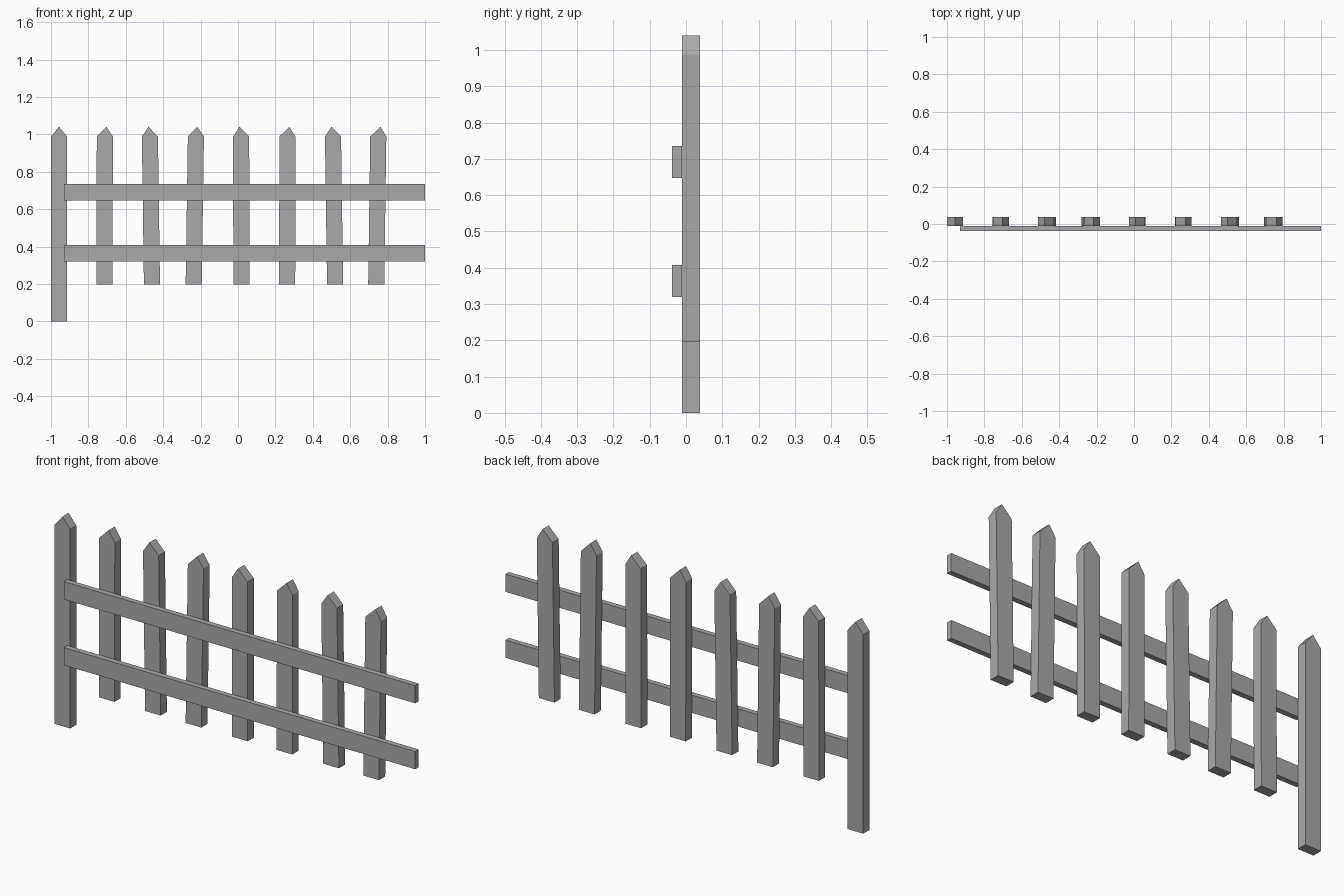
import bpy
import bmesh

if "Cube" in bpy.data.objects:
    bpy.data.objects.remove(bpy.data.objects["Cube"], do_unlink=True)

grey = bpy.data.materials.new("plain_grey")
grey.use_nodes = True
COLOUR = (0.4, 0.4, 0.4, 1)
grey.diffuse_color = COLOUR
grey.node_tree.nodes["Principled BSDF"].inputs["Base Color"].default_value = COLOUR

BACK, JOINT, FRONT = 0.038, -0.011, -0.038
HALF = 0.043          # half width of a picket
SHOULDER, PEAK = 0.988, 1.04


def board(name, profile, y_front, y_back):
    """Extrude an x-z outline from y_front to y_back."""
    bm = bmesh.new()
    face = bm.faces.new([bm.verts.new((x, y_front, z)) for x, z in profile])
    result = bmesh.ops.extrude_face_region(bm, geom=[face])
    moved = [v for v in result["geom"] if isinstance(v, bmesh.types.BMVert)]
    bmesh.ops.translate(bm, verts=moved, vec=(0, y_back - y_front, 0))
    bmesh.ops.recalc_face_normals(bm, faces=bm.faces)
    mesh = bpy.data.meshes.new(name)
    bm.to_mesh(mesh)
    bm.free()
    mesh.materials.append(grey)
    obj = bpy.data.objects.new(name, mesh)
    bpy.context.collection.objects.link(obj)


def picket(name, foot, top, tip, bottom):
    """Pointed upright, leaning from foot to top."""
    board(name, [(foot - HALF, bottom), (foot + HALF, bottom),
                 (top + HALF, SHOULDER), (tip, PEAK),
                 (top - HALF, SHOULDER)], JOINT, BACK)


# Long end post reaching the ground
picket("end_post", -0.957, -0.957, -0.957, 0)

# Shorter pickets: foot, shoulder and tip positions along x
LEANS = [(-0.714, -0.712, -0.703), (-0.46, -0.471, -0.479),
         (-0.237, -0.225, -0.217), (0.018, 0.017, 0.008),
         (0.263, 0.264, 0.275), (0.519, 0.508, 0.5),
         (0.739, 0.75, 0.762)]
for i, (foot, top, tip) in enumerate(LEANS, 1):
    picket(f"picket_{i}", foot, top, tip, 0.197)

# Horizontal rails across the front
for name, low, high in (("lower_rail", 0.32, 0.408), ("upper_rail", 0.647, 0.735)):
    board(name, [(-0.93, low), (1, low), (1, high), (-0.93, high)], FRONT, JOINT)
